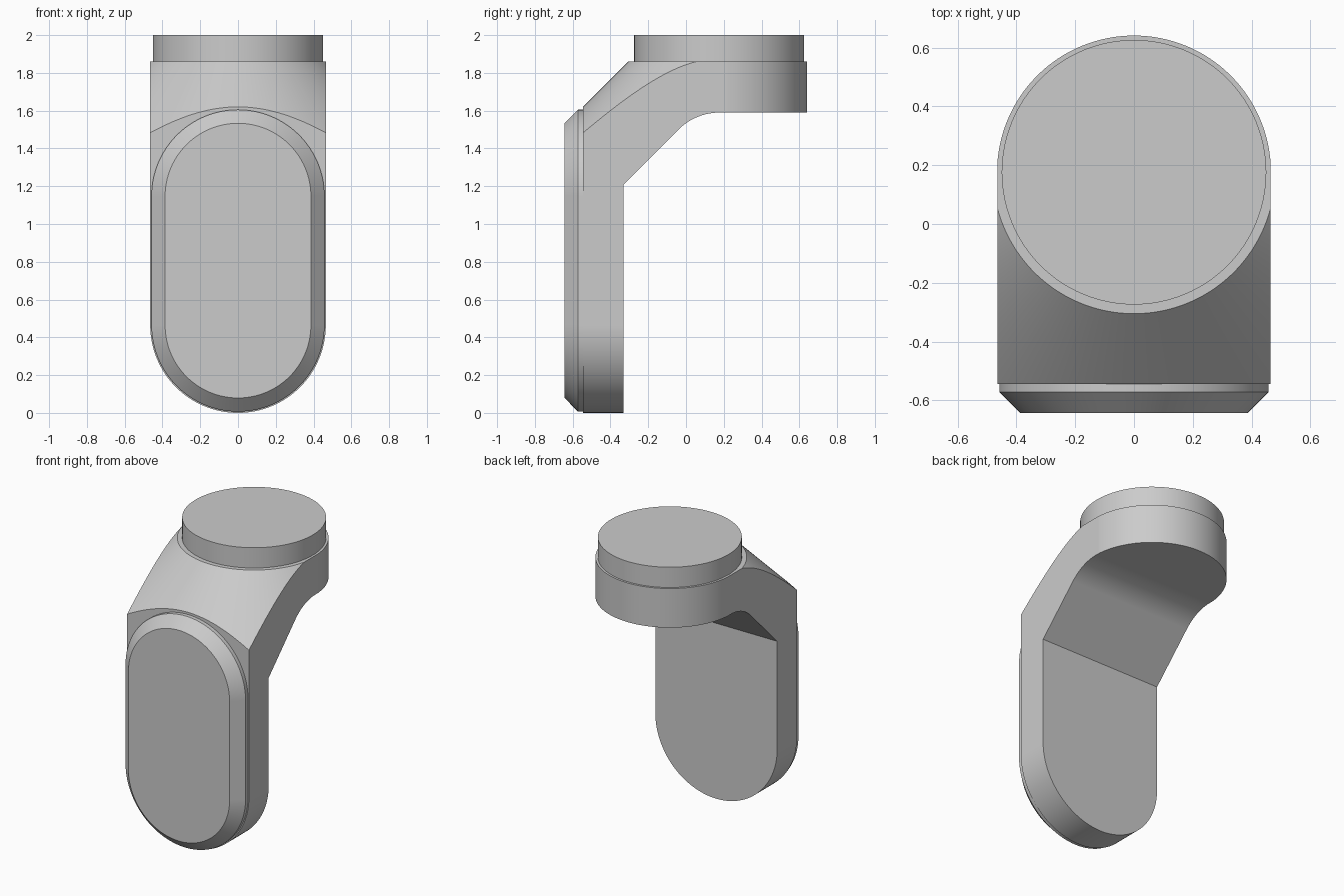
import bpy
import bmesh
from math import sin, cos, pi, tan, radians
from mathutils import Vector

if "Cube" in bpy.data.objects:
    bpy.data.objects.remove(bpy.data.objects["Cube"])

HALF = 0.465        # half width of the bracket
DISC_Y = 0.175      # centre of the round head
FRONT, BACK = -0.545, -0.33
SHOULDER, TOP = 1.86, 2.0

grey = bpy.data.materials.new("light grey")
grey.use_nodes = True
grey.diffuse_color = (0.6, 0.6, 0.6, 1)
grey.node_tree.nodes["Principled BSDF"].inputs["Base Color"].default_value = (0.6, 0.6, 0.6, 1)


def arc(cx, cy, r, start, end, steps):
    angles = [radians(start + (end - start) * i / steps) for i in range(steps + 1)]
    return [(cx + r * cos(a), cy + r * sin(a)) for a in angles]


def loft(name, rings):
    """Skin matching closed rings of 3D points and cap both ends."""
    bm = bmesh.new()
    loops = [[bm.verts.new(p) for p in ring] for ring in rings]
    n = len(loops[0])
    for a, b in zip(loops, loops[1:]):
        for i in range(n):
            j = (i + 1) % n
            bm.faces.new((a[i], a[j], b[j], b[i]))
    bm.faces.new(loops[0])
    bm.faces.new(loops[-1])
    bmesh.ops.recalc_face_normals(bm, faces=bm.faces)
    mesh = bpy.data.meshes.new(name)
    bm.to_mesh(mesh)
    bm.free()
    mesh.materials.append(grey)
    obj = bpy.data.objects.new(name, mesh)
    bpy.context.collection.objects.link(obj)
    return obj


def activate(obj):
    bpy.ops.object.select_all(action="DESELECT")
    obj.select_set(True)
    bpy.context.view_layer.objects.active = obj


def keep_inside(obj, cutter):
    """Trim obj to the volume of the cutter, then drop the cutter."""
    mod = obj.modifiers.new("trim", "BOOLEAN")
    mod.operation = "INTERSECT"
    mod.solver = "EXACT"
    mod.object = cutter
    activate(obj)
    bpy.ops.object.modifier_apply(modifier=mod.name)
    bpy.data.objects.remove(cutter)


def finish(obj):
    activate(obj)
    bpy.ops.object.shade_smooth_by_angle(angle=radians(20))
    mod = obj.modifiers.new("even normals", "WEIGHTED_NORMAL")
    mod.keep_sharp = True


# Bracket: side profile with a filleted inner bend
fillet = 0.31
bend_y = 0.05 + fillet * tan(pi / 8)
profile = [(FRONT, -0.2), (FRONT, SHOULDER), (0.8, SHOULDER), (0.8, 1.59)]
profile += arc(bend_y, 1.59 - fillet, fillet, 90, 135, 16)
profile += [(BACK, 1.21), (BACK, -0.2)]
bracket = loft("bracket", [[(x, y, z) for y, z in profile] for x in (-0.7, 0.7)])

# Round off the foot as seen from the front
foot = arc(0, HALF, HALF, 180, 360, 64) + [(HALF, 2.5), (-HALF, 2.5)]
keep_inside(bracket, loft("foot_trim", [[(x, y, z) for x, z in foot] for y in (-1, 1)]))

# Round off the head as seen from above
r = HALF + 0.001
head = arc(0, DISC_Y, r, 0, 180, 64) + [(-r, -1), (r, -1)]
keep_inside(bracket, loft("head_trim", [[(x, y, z) for x, y in head] for z in (-1, 3)]))

# Conical slope from the head down to the front
cone = [[(x, y, z) for x, y in arc(0, DISC_Y, 0.48 + SHOULDER - z, 0, 360, 192)[:-1]]
        for z in (-1, 2.1)]
keep_inside(bracket, loft("slope_trim", cone))
finish(bracket)

# Round cap on the head
cap = loft("top_cap", [[(x, y, z) for x, y in arc(0, DISC_Y + 0.001, 0.45, 0, 360, 128)[:-1]]
                       for z in (SHOULDER - 0.02, TOP)])
finish(cap)


# Raised front pad with a chamfered rim
def pad_ring(y, r):
    outline = arc(0, 1.147, r, 0, 180, 64) + arc(0, HALF, r, 180, 360, 64)
    return [Vector((x, y, z)) for x, z in outline]


pad = loft("front_pad", [pad_ring(FRONT + 0.02, 0.458), pad_ring(-0.572, 0.458),
                         pad_ring(-0.643, 0.386)])
finish(pad)
